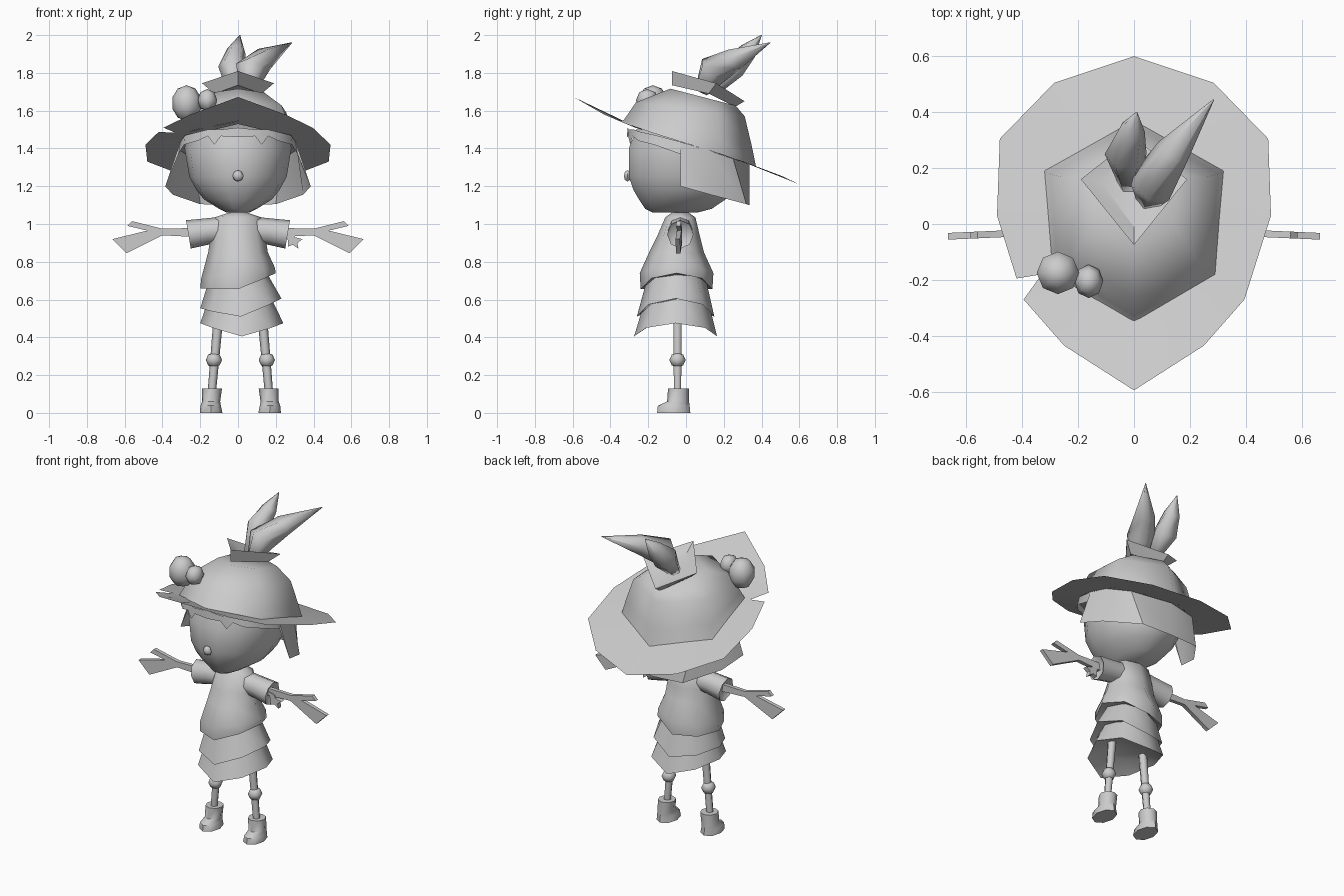
import bpy, bmesh, math
from mathutils import Vector

grey = bpy.data.materials.new("plain_grey")
grey.diffuse_color = (0.6, 0.6, 0.6, 1)


def make(name, verts, faces, angle=45):
    me = bpy.data.meshes.new(name)
    me.from_pydata([tuple(v) for v in verts], [], faces)
    bm = bmesh.new()
    bm.from_mesh(me)
    bmesh.ops.remove_doubles(bm, verts=bm.verts, dist=0.0005)
    bmesh.ops.recalc_face_normals(bm, faces=bm.faces)
    bm.to_mesh(me)
    bm.free()
    ob = bpy.data.objects.new(name, me)
    bpy.context.collection.objects.link(ob)
    me.materials.append(grey)
    bpy.ops.object.select_all(action='DESELECT')
    ob.select_set(True)
    bpy.context.view_layer.objects.active = ob
    bpy.ops.object.shade_smooth_by_angle(angle=math.radians(angle))
    return ob


def loft(name, rings, angle=45, caps=(True, True), closed=True):
    n = len(rings[0])
    verts = [v for r in rings for v in r]
    faces = []
    for k in range(len(rings) - 1):
        for i in range(n if closed else n - 1):
            j = (i + 1) % n
            faces.append((k * n + i, k * n + j, k * n + n + j, k * n + n + i))
    if caps[0]:
        faces.append(tuple(range(n))[::-1])
    if caps[1]:
        faces.append(tuple(range(len(verts) - n, len(verts))))
    return make(name, verts, faces, angle)


def oval(cx, cy, z, rx, ry, n=8, tilt_x=0, droop=0):
    """Horizontal ring, optionally tilted sideways and drooping front and back."""
    out = []
    for i in range(n):
        a = 2 * math.pi * i / n
        x, y = rx * math.cos(a), ry * math.sin(a)
        out.append((cx + x, cy + y, z + tilt_x * x - droop * abs(math.sin(a)) ** 3))
    return out


def tube(name, path, n=6, angle=65):
    """Tube along (x, y, z, radius) points."""
    rings = []
    pts = [Vector(p[:3]) for p in path]
    for k, p in enumerate(path):
        d = (pts[min(k + 1, len(pts) - 1)] - pts[max(k - 1, 0)]).normalized()
        u = d.cross(Vector((0, 1, 0.01))).normalized()
        w = d.cross(u)
        rings.append([pts[k] + p[3] * (u * math.cos(t) + w * math.sin(t))
                      for t in (2 * math.pi * i / n for i in range(n))])
    return loft(name, rings, angle)


def ball(name, c, r, seg=8, rows=6):
    rings = []
    for k in range(rows + 1):
        t = math.pi * k / rows
        s = max(math.sin(t), 0.001)
        rings.append(oval(c[0], c[1], c[2] - r[2] * math.cos(t), r[0] * s, r[1] * s, seg))
    return loft(name, rings, 60, (False, False))


# Hat brim: drooping sheet with a notch on one side
SLOPE = [(-0.6, 1.675), (-0.435, 1.58), (-0.27, 1.51), (0.03, 1.42),
         (0.305, 1.33), (0.505, 1.255), (0.6, 1.21)]


def brim_z(y):
    for (a, za), (b, zb) in zip(SLOPE, SLOPE[1:]):
        if y <= b:
            return za + (zb - za) * (y - a) / (b - a)
    return SLOPE[-1][1]


half = [(0.285, 0.505), (0.48, 0.305), (0.49, 0.03), (0.395, -0.27), (0.25, -0.435)]
left = [(-x, y) for x, y in half[::-1]]
outline = [(0, 0.6)] + half + [(0, -0.595)] + left[:2] + [(-0.33, -0.18), (-0.42, -0.195)] + left[2:]
loft("hat_brim", [[(x * s, y * s, brim_z(y * s)) for x, y in outline] for s in (1, 0.53)],
     30, (False, False))

# Hat crown: six-sided dome leaning backwards
hexagon = [(0, 0.37), (0.32, 0.19), (0.29, -0.18), (0, -0.35), (-0.29, -0.18), (-0.32, 0.19)]
crown = [[(x, y, brim_z(y)) for x, y in hexagon]]
for s, dy, z, m in [(0.94, 0.0, 1.485, -0.2), (0.8, 0.015, 1.61, -0.13), (0.48, 0.085, 1.695, -0.26)]:
    crown.append([(x * s, y * s + dy, z + m * (y * s + dy)) for x, y in hexagon])
loft("hat_crown", crown, 70, (False, True))

# Flared four-sided collar on the hat
loft("hat_collar", [
    [(0, -0.075, 1.735), (0.125, 0.12, 1.69), (0, 0.26, 1.62), (-0.125, 0.12, 1.69)],
    [(0, -0.075, 1.81), (0.19, 0.16, 1.745), (0, 0.31, 1.65), (-0.19, 0.16, 1.745)],
    [(0, -0.01, 1.76), (0.12, 0.15, 1.72), (0, 0.25, 1.66), (-0.12, 0.15, 1.72)]], 25)

# Curved leaves growing out of the collar
tube("long_leaf", [(0.05, 0.08, 1.70, 0.04), (0.065, 0.14, 1.81, 0.085),
                   (0.14, 0.26, 1.875, 0.062), (0.285, 0.445, 1.96, 0.002)], 6, 80)
tube("short_leaf", [(-0.02, 0.14, 1.70, 0.035), (-0.03, 0.25, 1.83, 0.075),
                    (-0.01, 0.33, 1.915, 0.05), (0.01, 0.40, 2.0, 0.002)], 6, 80)

# Berries on the brim
ball("large_berry", (-0.272, -0.175, 1.64), (0.08, 0.08, 0.095), 8, 5)
ball("small_berry", (-0.162, -0.205, 1.655), (0.052, 0.06, 0.06), 8, 4)

# Head and nose
loft("head", [oval(0, cy, z, rx, ry, 14) for z, rx, ry, cy in [
    (1.06, 0.06, 0.12, -0.06), (1.08, 0.10, 0.18, -0.04), (1.13, 0.18, 0.235, -0.02),
    (1.18, 0.22, 0.275, -0.01), (1.25, 0.258, 0.30, -0.01), (1.40, 0.283, 0.30, -0.01),
    (1.50, 0.27, 0.27, 0.0)]], 60)
ball("nose", (0, -0.31, 1.255), (0.029, 0.022, 0.03), 6, 4)

# Hair: fringe points in front, flared panels at sides and back (top xyz, bottom xyz)
strands = [(0, -.31, 1.51, 0, -.312, 1.46), (.09, -.302, 1.50, .09, -.306, 1.465),
           (.13, -.29, 1.50, .125, -.295, 1.42), (.16, -.275, 1.50, .16, -.282, 1.465),
           (.20, -.25, 1.49, .215, -.25, 1.44), (.28, -.16, 1.47, .285, -.17, 1.42),
           (.305, -.03, 1.435, .315, -.03, 1.37), (.306, -.029, 1.434, .385, -.03, 1.20),
           (.31, .12, 1.39, .345, .13, 1.155), (.23, .25, 1.345, .2, .32, 1.105),
           (0, .335, 1.315, 0, .335, 1.10)]
strands = [(-a, b, c, -d, e, f) for a, b, c, d, e, f in strands[:0:-1]] + strands
loft("hair", [[s[:3] for s in strands], [s[3:] for s in strands]], 40, (False, False), False)

# Shirt with slanted hem
shirt = [oval(0, cy, z, rx, ry, 8) for z, rx, ry, cy in [
    (1.06, 0.05, 0.045, -0.03), (1.035, 0.125, 0.08, -0.03), (0.93, 0.145, 0.115, -0.04),
    (0.85, 0.158, 0.145, -0.05)]]
shirt += [oval(0, -0.05, 0.74, 0.195, 0.195, 8, 0.15),
          oval(0, -0.05, 0.70, 0.20, 0.19, 8, 0.2, 0.045),
          oval(0, -0.05, 0.70, 0.15, 0.14, 8, 0.2)]
loft("shirt", shirt, 60)

# Skirt tiers with closed undersides
loft("skirt_upper_tier", [oval(0, -0.05, 0.73, 0.15, 0.15, 8, 0.1),
                          oval(0.015, -0.055, 0.58, 0.215, 0.205, 8, 0.12, 0.07),
                          oval(0.01, -0.05, 0.60, 0.14, 0.14)], 50, (False, True))
loft("skirt_lower_tier", [oval(0.01, -0.05, 0.62, 0.16, 0.16),
                          oval(0.02, -0.055, 0.475, 0.22, 0.22, 8, 0, 0.07),
                          oval(0.02, -0.05, 0.50, 0.12, 0.12)], 50, (False, True))

# Limbs, built once per side
arm = [(0.2, 0.98), (0.40, 0.975), (0.56, 1.015), (0.585, 0.99), (0.48, 0.965),
       (0.665, 0.92), (0.59, 0.845), (0.40, 0.94), (0.2, 0.93)]
for side, s in (("left", -1), ("right", 1)):
    # Sleeve opening outwards
    sleeve = []
    for x0, x1, zt, zb, d in [(0.07, 0.10, 1.04, 0.90, 0.065), (0.17, 0.16, 1.03, 0.89, 0.065),
                              (0.275, 0.25, 1.02, 0.87, 0.07), (0.25, 0.235, 0.99, 0.90, 0.05)]:
        ring = []
        for i in range(8):
            a = math.pi * 2 * i / 8
            h = 0.5 + 0.5 * math.sin(a)
            ring.append((s * (x1 + (x0 - x1) * h), -0.03 + d * math.cos(a), zb + (zt - zb) * h))
        sleeve.append(ring)
    loft(side + "_sleeve", sleeve, 50)
    # Flat forked arm and hand, bending slightly forwards
    loft(side + "_arm", [[(s * x, y - 0.045 * max(0, x - 0.4), z) for x, z in arm]
                         for y in (-0.044, -0.02)], 30)
    # Leg, knee and boot
    c = 0.0125
    tube(side + "_leg", [(c + s * 0.115, -0.045, 0.52, 0.026), (c + s * 0.152, -0.045, 0.1, 0.022)])
    ball(side + "_knee", (c + s * 0.14, -0.045, 0.28), (0.043, 0.043, 0.04), 8, 4)
    loft(side + "_boot", [oval(c + s * x, cy, z, rx, ry) for x, cy, z, rx, ry in [
        (0.155, -0.065, 0.0, 0.06, 0.088), (0.157, -0.065, 0.038, 0.054, 0.084),
        (0.155, -0.042, 0.06, 0.048, 0.058), (0.15, -0.04, 0.13, 0.053, 0.055)]], 50)

# Ragged cuff beside the right sleeve
cuff = [(0.25, 0.96), (0.29, 0.95), (0.30, 0.93), (0.342, 0.92), (0.315, 0.90),
        (0.32, 0.87), (0.29, 0.89), (0.265, 0.88), (0.265, 0.91)]
loft("ragged_cuff", [[(x, y, z) for x, z in cuff] for y in (-0.05, -0.02)], 30)
